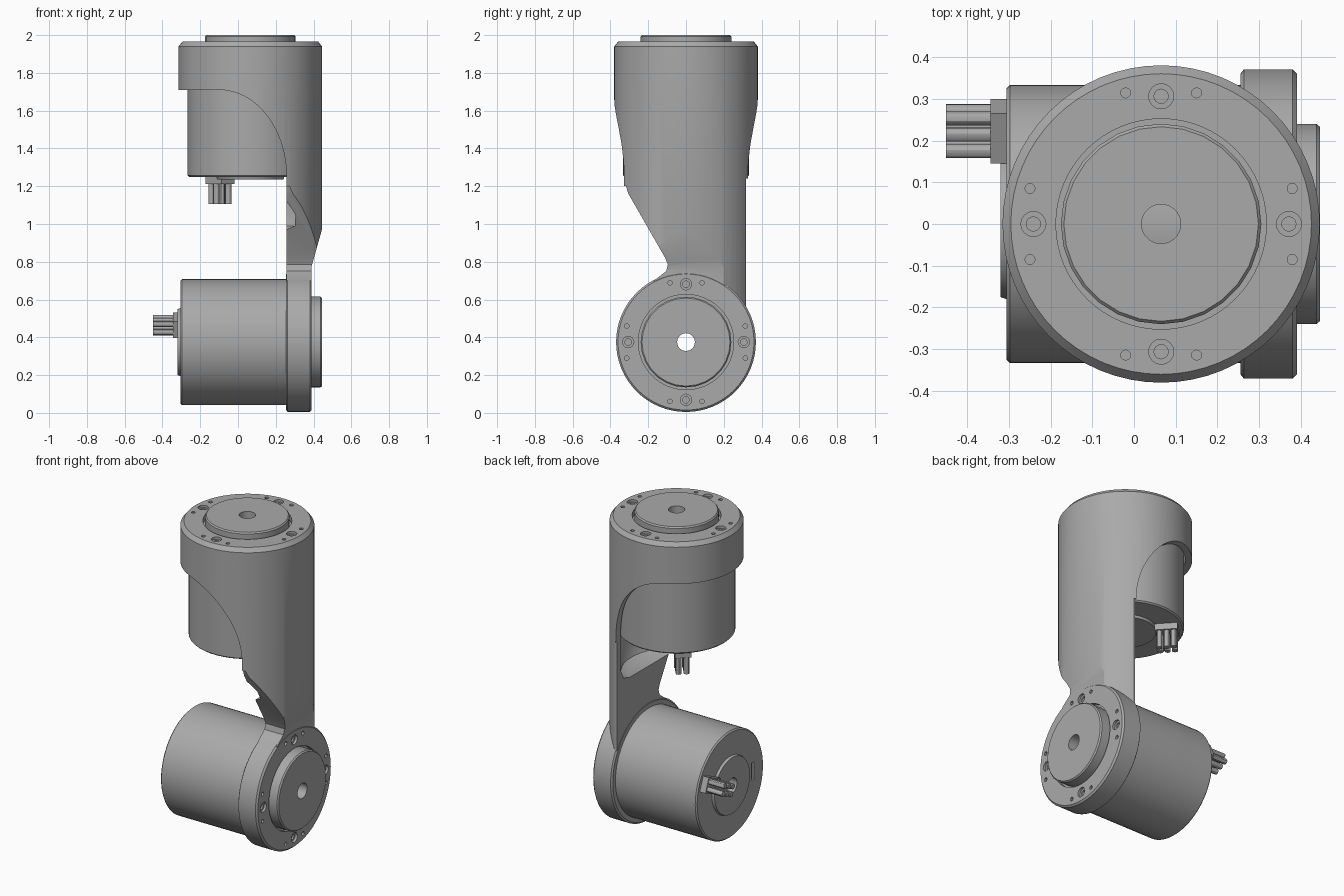
import bpy, bmesh
from math import cos, sin, pi, radians
from mathutils import Matrix

cube = bpy.data.objects.get("Cube")
if cube:
    bpy.data.objects.remove(cube)

grey = bpy.data.materials.new("machined_grey")
grey.use_nodes = True
grey.diffuse_color = (0.4, 0.4, 0.4, 1)
grey.node_tree.nodes["Principled BSDF"].inputs["Base Color"].default_value = (0.4, 0.4, 0.4, 1)

# Joint frames: local z points out of each output face
UPPER = Matrix.Translation((0.065, 0, 2.0))
LOWER = Matrix.Translation((0.445, 0, 0.375)) @ Matrix.Rotation(pi / 2, 4, 'Y')


def finish(name, bm, matrix=Matrix()):
    bmesh.ops.transform(bm, matrix=matrix, verts=bm.verts)
    bmesh.ops.recalc_face_normals(bm, faces=bm.faces)
    mesh = bpy.data.meshes.new(name)
    bm.to_mesh(mesh)
    bm.free()
    mesh.materials.append(grey)
    ob = bpy.data.objects.new(name, mesh)
    bpy.context.scene.collection.objects.link(ob)
    return ob


def add_lathe(bm, profile, segs, matrix=Matrix(), ring=False):
    """Revolve (radius, z) points; ring closes the section around a bore."""
    rows = [[bm.verts.new(matrix @ Matrix.Rotation(2 * pi * i / segs, 4, 'Z')
                          @ Matrix.Translation((r, 0, z)).translation)
             for i in range(segs)] for r, z in profile]
    for a, b in zip(rows, rows[1:] + (rows[:1] if ring else [])):
        for i in range(segs):
            j = (i + 1) % segs
            bm.faces.new((a[i], a[j], b[j], b[i]))
    if not ring:
        bm.faces.new(rows[0])
        bm.faces.new(rows[-1])


def lathe(name, profile, segs=64, matrix=Matrix(), ring=False):
    bm = bmesh.new()
    add_lathe(bm, profile, segs, ring=ring)
    return finish(name, bm, matrix)


def prism(name, points, place):
    """Extrude a 2D outline; place maps (u, v, side) to a position."""
    bm = bmesh.new()
    ends = [[bm.verts.new(place(u, v, s)) for u, v in points] for s in (-0.7, 0.7)]
    for e in ends:
        bm.faces.new(e)
    for i in range(len(points)):
        j = (i + 1) % len(points)
        bm.faces.new((ends[0][i], ends[0][j], ends[1][j], ends[1][i]))
    return finish(name, bm)


def add_box(bm, size, matrix):
    bmesh.ops.create_cube(bm, size=1, matrix=matrix @ Matrix.Diagonal((*size, 1)))


def boolean(ob, tool, operation='DIFFERENCE'):
    mod = ob.modifiers.new("cut", 'BOOLEAN')
    mod.operation, mod.solver, mod.object = operation, 'EXACT', tool
    bpy.context.view_layer.objects.active = ob
    bpy.ops.object.modifier_apply(modifier=mod.name)
    bpy.data.objects.remove(tool)


def along_y(u, v, s):
    return (u, s, v)


def along_x(u, v, s):
    return (s, u, v)


# Upper housing and arm: one long cylinder, trimmed to the arm outline
shell = lathe("arm_housing", [(0.38, -1.65), (0.38, -0.06), (0.36, -0.035)], 64, UPPER)
side_outline = [(-0.5, 2.1), (-0.5, 1.24), (-0.318, 1.2), (-0.305, 1.16), (-0.11, 0.82),
                (-0.096, 0.785), (-0.105, 0.75), (-0.17, 0.7), (-0.1, 0.4), (0.2, 0.4),
                (0.317, 0.56), (0.317, 1.24), (0.5, 1.26), (0.5, 2.1)]
boolean(shell, prism("side_trim", side_outline, along_x), 'INTERSECT')

# Swept opening in front of the upper motor
sweep = [(-0.1 + 0.357 * sin(a), 1.25 + 0.46 * cos(a))
         for a in [pi / 2 * i / 16 for i in range(17)]]
boolean(shell, prism("front_trim", [(-0.6, 1.71)] + sweep + [(0.257, 0.2), (-0.6, 0.2)], along_y))

# Slope that thins the arm towards the lower flange
boolean(shell, prism("neck_trim", [(0.388, 0.77), (0.447, 0.98), (0.6, 0.98), (0.6, 0.3),
                                   (0.388, 0.3)], along_y))

# Pocket for the upper motor with a rounded floor
boolean(shell, lathe("pocket", [(0.27, -1.03), (0.315, -1.01), (0.34, -0.95), (0.34, -0.07),
                                (0.252, -0.07), (0.252, 0.1)], 64, UPPER))

# Lower flange joined to the arm, then bored for its motor
flange = lathe("flange", [(0.36, -0.19), (0.37, -0.182), (0.37, -0.065), (0.36, -0.055)], 64, LOWER)
boolean(shell, flange, 'UNION')
boolean(shell, lathe("flange_bore", [(0.252, -0.3), (0.252, 0.1)], 64, LOWER))

# Bolt pattern on both output faces
for frame, face in ((UPPER, -0.035), (LOWER, -0.055)):
    bm = bmesh.new()
    for k in range(4):
        turn = frame @ Matrix.Rotation(k * pi / 2, 4, 'Z') @ Matrix.Translation((0, 0, face))
        add_lathe(bm, [(0.017, -0.03), (0.017, -0.015), (0.03, -0.015), (0.03, 0.02)], 16,
                  turn @ Matrix.Translation((0.306, 0, 0)))
        for s in (-0.085, 0.085):
            add_lathe(bm, [(0.012, -0.03), (0.012, 0.02)], 12,
                      turn @ Matrix.Translation((0.314, s, 0)))
    boolean(shell, finish("bolt_holes", bm))

# Two identical motors, each with a bored body, output disc and plug
for label, frame, angle in (("upper", UPPER, 132), ("lower", LOWER, 112)):
    body = lathe(label + "_motor_body",
                 [(0.047, -0.08), (0.333, -0.08), (0.333, -0.742), (0.325, -0.75),
                  (0.18, -0.75), (0.175, -0.765), (0.047, -0.765)], 64, frame, True)
    plug = frame @ Matrix.Rotation(radians(angle), 4, 'Z') @ Matrix.Translation((0.24, 0, 0))

    bm = bmesh.new()
    add_box(bm, (0.025, 0.11, 0.03), frame @ Matrix.Rotation(radians(angle + 158), 4, 'Z')
            @ Matrix.Translation((0.225, 0, -0.75)))
    boolean(body, finish("slot", bm))

    lathe(label + "_output_disc", [(0.047, 0), (0.233, 0), (0.24, -0.008), (0.24, -0.085),
                                   (0.047, -0.085)], 28, frame, True)

    bm = bmesh.new()
    add_box(bm, (0.129, 0.093, 0.045), plug @ Matrix.Translation((0, 0, -0.7665)))
    finish(label + "_plug", bm)

    bm = bmesh.new()
    for i in (-1, 0, 1):
        for j in (-0.5, 0.5):
            add_lathe(bm, [(0.017, -0.78), (0.017, -0.895)], 12,
                      plug @ Matrix.Translation((i * 0.042, j * 0.046, 0)))
    finish(label + "_wires", bm)

# Smooth shading with crisp edges
bpy.ops.object.select_all(action='DESELECT')
for ob in bpy.context.scene.collection.all_objects:
    if ob.type == 'MESH':
        ob.select_set(True)
        bpy.context.view_layer.objects.active = ob
bpy.ops.object.shade_smooth_by_angle(angle=radians(30))
